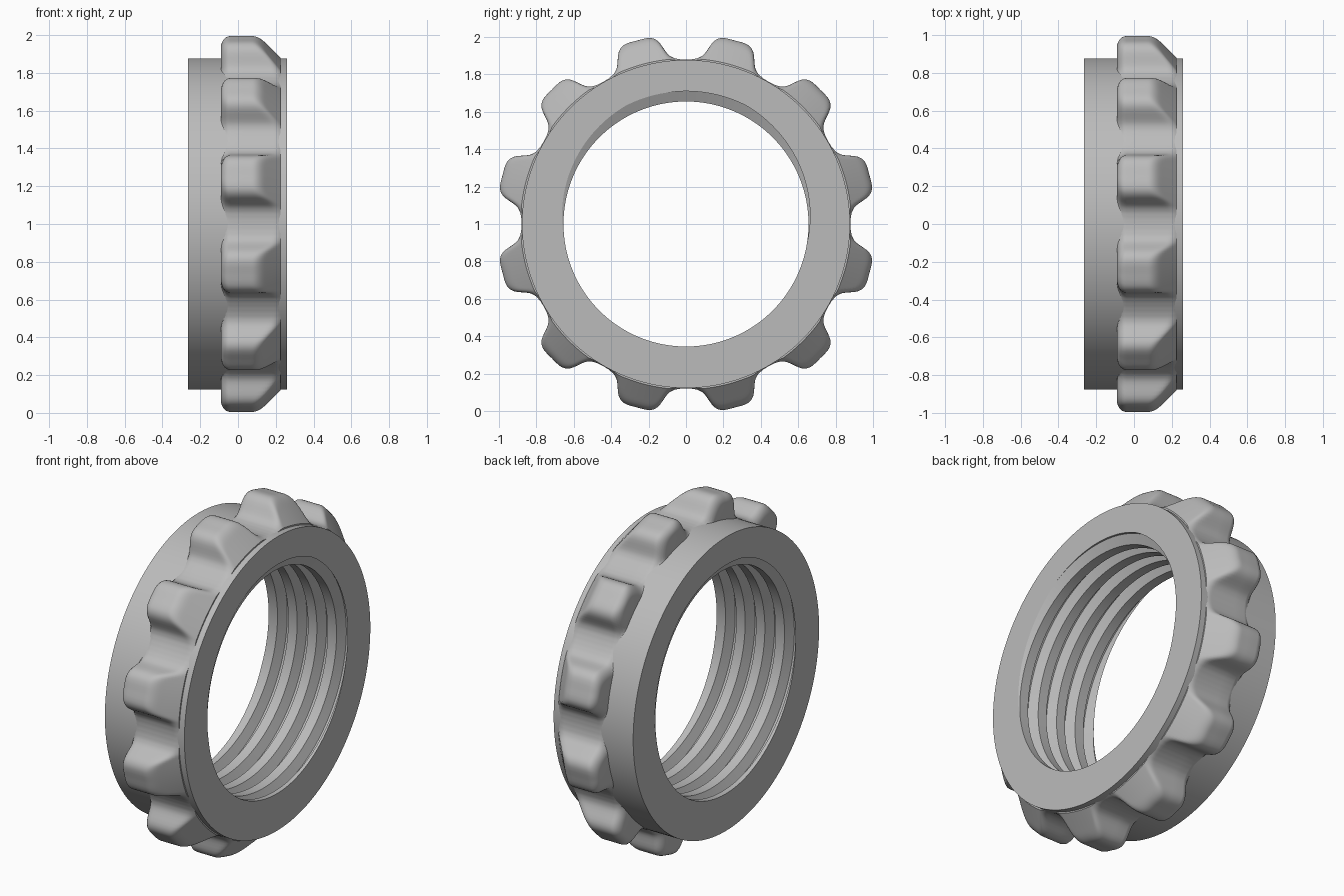
import bpy, bmesh
from math import sin, cos, pi, radians, degrees, sqrt

cube = bpy.data.objects.get("Cube")
if cube:
    bpy.data.objects.remove(cube)

grey = bpy.data.materials.new("plain grey")
grey.use_nodes = True
grey.diffuse_color = (0.5, 0.5, 0.5, 1)
grey.node_tree.nodes["Principled BSDF"].inputs["Base Color"].default_value = (0.5, 0.5, 0.5, 1)

X0, X1 = -0.265, 0.26      # ring ends along its axis
OUTER = 0.877
ROOT, CREST = 0.71, 0.655  # thread radii
PITCH = 0.13


def polar(x, r, a):
    return (x, r * cos(a), 1 + r * sin(a))


def lerp_points(points, t):
    """Piecewise linear lookup in a list of (t, value)."""
    t = min(max(t, points[0][0]), points[-1][0])
    for (a, u), (b, v) in zip(points, points[1:]):
        if t <= b:
            return u + (v - u) * (t - a) / (b - a)


def skin(name, columns, angle):
    """Join neighbouring closed columns of points into a revolved solid."""
    bm = bmesh.new()
    cols = [[bm.verts.new(p) for p in c] for c in columns]
    for a, b in zip(cols, cols[1:]):
        for i in range(len(a)):
            k = (i + 1) % len(a)
            bm.faces.new((a[i], a[k], b[k], b[i]))
    bmesh.ops.remove_doubles(bm, verts=bm.verts, dist=0.0001)
    bmesh.ops.dissolve_degenerate(bm, edges=bm.edges, dist=0.0001)
    bmesh.ops.recalc_face_normals(bm, faces=bm.faces)
    mesh = bpy.data.meshes.new(name)
    bm.to_mesh(mesh)
    bm.free()
    mesh.materials.append(grey)
    ob = bpy.data.objects.new(name, mesh)
    bpy.context.collection.objects.link(ob)
    bpy.ops.object.select_all(action='DESELECT')
    ob.select_set(True)
    bpy.context.view_layer.objects.active = ob
    bpy.ops.object.shade_smooth_by_angle(angle=radians(angle))


# Ring with a helical thread inside: the thread rows follow the helix
# and are clamped at the two end faces
THREAD = [(0, ROOT), (0.075, ROOT), (0.275, CREST), (0.725, CREST), (0.925, ROOT), (1, ROOT)]
STEPS = 192
columns = []
for j in range(STEPS + 1):
    turn = j / STEPS
    a = 2 * pi * turn + pi / 2
    column = [polar(X0, OUTER, a)]
    for k in range(-6, 2):
        for u, _ in THREAD[1:5]:
            x = min(max(X1 + PITCH * (k + u + turn), X0), X1)
            phase = ((x - X1) / PITCH - turn) % 1
            column.append(polar(x, lerp_points(THREAD, phase), a))
    column.append(polar(X1, OUTER, a))
    columns.append(column)
skin("threaded_ring", columns, 25)

# Grip band: twelve rounded teeth with scooped gaps
# half of one tooth: angle from the gap centre in degrees, radius
TOOTH = [(0, 0.879), (2, 0.881), (4, 0.888), (5.5, 0.902), (6.5, 0.921), (7.2, 0.943),
         (7.9, 0.968), (8.7, 0.989), (9.7, 1.005), (11, 1.014), (12.5, 1.016), (15, 1.015)]


def soft_min(a, b, k=0.035):
    h = max(k - abs(a - b), 0) / k
    return min(a, b) - h * h * k / 4


def grip_radius(x, deg):
    # rounded edge on one end, sloping chamfer on the other
    near = max(0, GRIP0 + ROUND - x)
    inset = ROUND - sqrt(max(0, ROUND ** 2 - near ** 2))
    r = lerp_points(TOOTH, deg - degrees(inset)) - inset
    slope = 0.885 + 1.1 * (GRIP1 - x)
    return max(0.874, soft_min(r, slope))


GRIP0, GRIP1, ROUND = -0.09, 0.225, 0.05
stations = [GRIP0 + ROUND * (1 - cos(pi / 2 * i / 7)) for i in range(8)]
stations += [0.03 + (GRIP1 - 0.03) * i / 16 for i in range(17)]
columns = []
COUNT = 12 * 48
for j in range(COUNT + 1):
    turn = 360 * j / COUNT
    a = radians(turn)
    deg = turn % 30
    deg = min(deg, 30 - deg)
    columns.append([polar(GRIP0, 0.85, a)]
                   + [polar(x, grip_radius(x, deg), a) for x in stations]
                   + [polar(GRIP1, 0.85, a)])
skin("grip_teeth", columns, 40)
